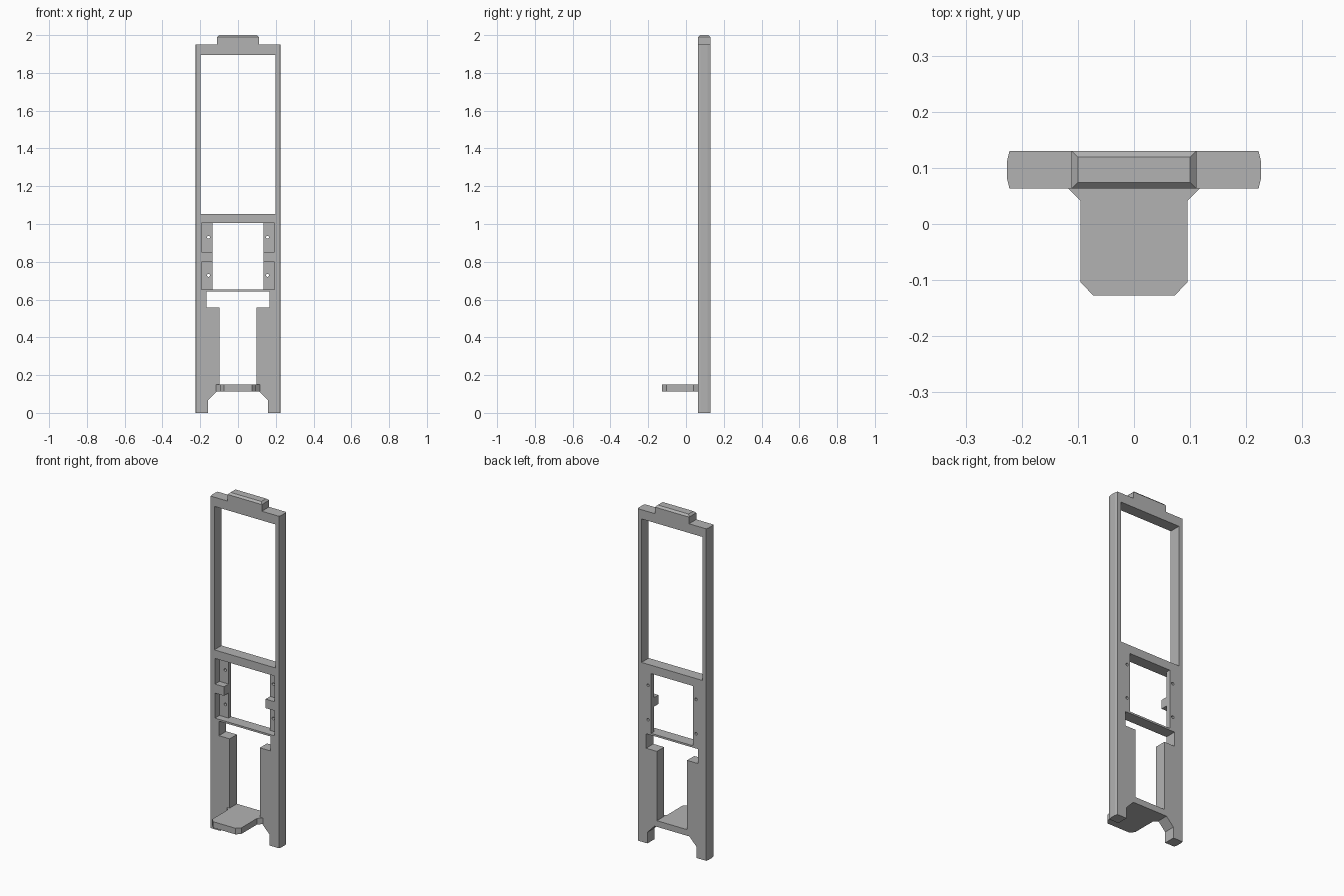
import bpy
import bmesh
from mathutils import Matrix

cube = bpy.data.objects.get("Cube")
if cube:
    bpy.data.objects.remove(cube, do_unlink=True)

grey = bpy.data.materials.new("plain grey")
grey.use_nodes = True
colour = (0.45, 0.45, 0.45, 1)
grey.diffuse_color = colour
grey.node_tree.nodes["Principled BSDF"].inputs["Base Color"].default_value = colour

FRONT, BACK, TOP = 0.063, 0.13, 1.95


def add_object(name, bm):
    bmesh.ops.recalc_face_normals(bm, faces=bm.faces)
    mesh = bpy.data.meshes.new(name)
    bm.to_mesh(mesh)
    bm.free()
    mesh.materials.append(grey)
    obj = bpy.data.objects.new(name, mesh)
    bpy.context.collection.objects.link(obj)
    return obj


def prism(name, points, low, high, axis="z", bevel=0):
    """Extrude a mirrored half outline along z (x, y points) or y (x, z points)."""
    outline = points + [(-x, v) for x, v in reversed(points)]
    bm = bmesh.new()
    place = (lambda a, b, c: (a, b, c)) if axis == "z" else (lambda a, b, c: (a, c, b))
    face = bm.faces.new([bm.verts.new(place(x, v, low)) for x, v in outline])
    grown = bmesh.ops.extrude_face_region(bm, geom=[face])["geom"]
    verts = [g for g in grown if isinstance(g, bmesh.types.BMVert)]
    bmesh.ops.translate(bm, verts=verts, vec=place(0, 0, high - low))
    if bevel:
        rim = [g for g in grown if isinstance(g, bmesh.types.BMEdge)]
        bmesh.ops.bevel(bm, geom=rim, offset=bevel, segments=1, affect="EDGES")
    return add_object(name, bm)


def box(name, x0, x1, y0, y1, z0, z1):
    bm = bmesh.new()
    bmesh.ops.create_cube(bm, size=1)
    bmesh.ops.scale(bm, verts=bm.verts, vec=(x1 - x0, y1 - y0, z1 - z0))
    bmesh.ops.translate(bm, verts=bm.verts,
                        vec=((x0 + x1) / 2, (y0 + y1) / 2, (z0 + z1) / 2))
    return add_object(name, bm)


def cut(target, cutter):
    mod = target.modifiers.new("cut", "BOOLEAN")
    mod.operation, mod.solver, mod.object = "DIFFERENCE", "EXACT", cutter
    bpy.context.view_layer.objects.active = target
    bpy.ops.object.modifier_apply(modifier=mod.name)
    bpy.data.objects.remove(cutter, do_unlink=True)


def opening(half_width, z0, z1):
    cut(frame, box("opening_cutter", -half_width, half_width, 0, 0.2, z0, z1))


# Tall frame with slightly bowed sides
frame = prism("frame", [(0.222, FRONT), (0.226, 0.08), (0.226, 0.113), (0.222, BACK)], 0, TOP)

# Large window, square opening, wide notch and narrow slot
opening(0.198, 1.053, 1.896)
opening(0.135, 0.653, 1.004)
opening(0.168, 0.557, 0.642)
opening(0.098, 0.15, 0.6)

# Chamfered gap between the feet
cut(frame, prism("foot_cutter", [(0.16, -0.1), (0.16, 0.065), (0.113, 0.114)], 0, 0.2, axis="y"))

# Front pockets with screw holes beside the square opening
for side in (-1, 1):
    x0, x1 = sorted((side * 0.1, side * 0.194))
    for z0, z1, hole_z in ((0.853, 1.004, 0.93), (0.653, 0.80, 0.728)):
        cut(frame, box("pocket_cutter", x0, x1, 0, 0.105, z0, z1))
        bm = bmesh.new()
        bmesh.ops.create_cone(bm, cap_ends=True, segments=16, radius1=0.008,
                              radius2=0.008, depth=0.3)
        bmesh.ops.rotate(bm, verts=bm.verts, matrix=Matrix.Rotation(1.570796, 3, "X"))
        bmesh.ops.translate(bm, verts=bm.verts, vec=(side * 0.156, 0.1, hole_z))
        cut(frame, add_object("screw_hole_cutter", bm))

# Bevelled tab on top
prism("top_tab", [(0.111, FRONT), (0.111, BACK)], TOP, 2.0, bevel=0.011)

# Shelf with clipped front corners and flared root
prism("shelf", [(0.073, -0.127), (0.095, -0.104), (0.095, 0.041), (0.117, FRONT)], 0.114, 0.15)
